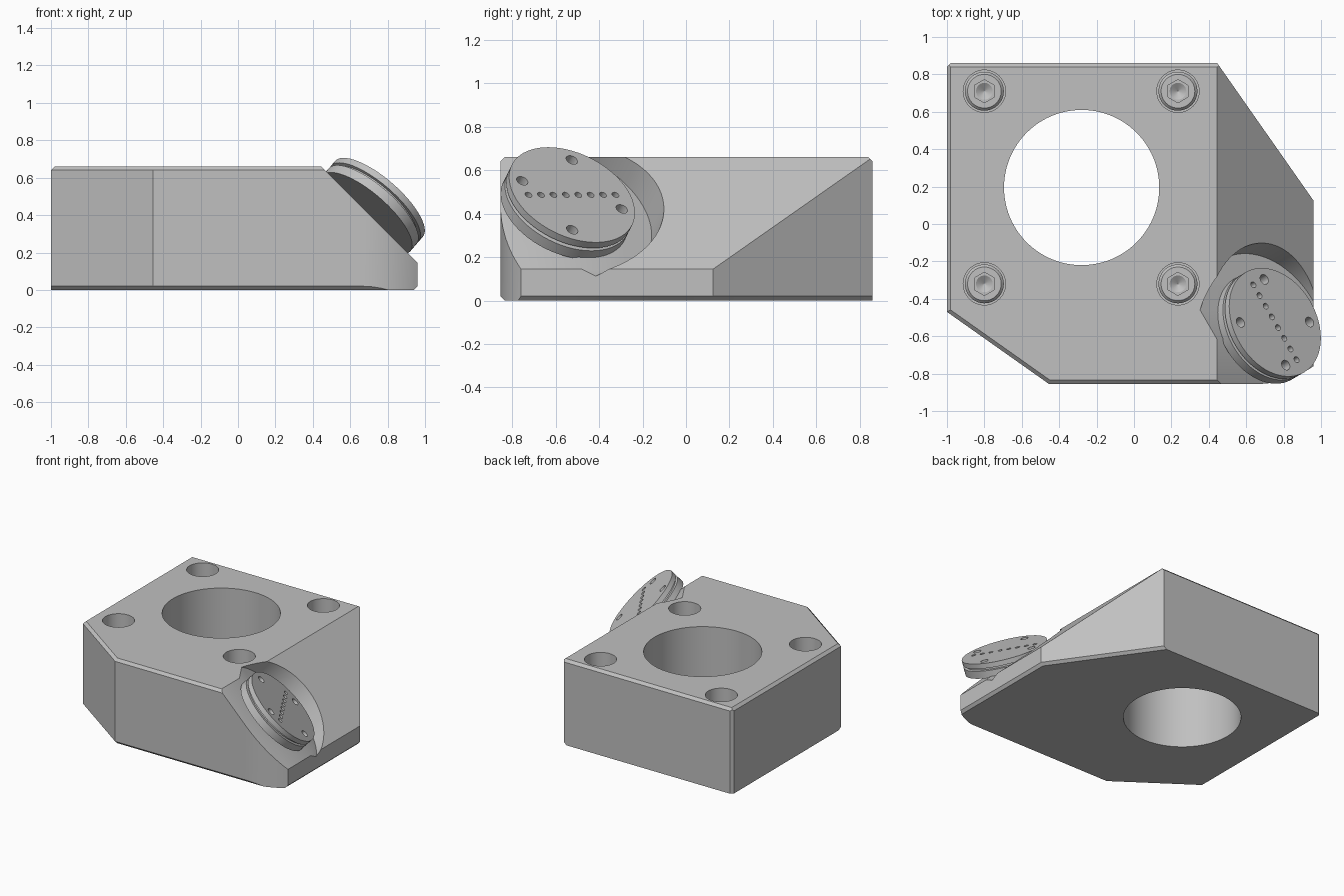
import bpy, bmesh, math
from mathutils import Vector, Matrix

if "Cube" in bpy.data.objects:
    bpy.data.objects.remove(bpy.data.objects["Cube"], do_unlink=True)

GREY = (0.53, 0.53, 0.53, 1)
mat = bpy.data.materials.new("machined grey")
mat.use_nodes = True
mat.diffuse_color = GREY
mat.node_tree.nodes["Principled BSDF"].inputs["Base Color"].default_value = GREY

HEIGHT = 0.66
CHAMFER = 0.02


def make(name, bm):
    bmesh.ops.recalc_face_normals(bm, faces=bm.faces[:])
    mesh = bpy.data.meshes.new(name)
    bm.to_mesh(mesh)
    bm.free()
    obj = bpy.data.objects.new(name, mesh)
    bpy.context.collection.objects.link(obj)
    mesh.materials.append(mat)
    return obj


def activate(obj):
    bpy.ops.object.select_all(action='DESELECT')
    obj.select_set(True)
    bpy.context.view_layer.objects.active = obj


def smooth(obj):
    activate(obj)
    bpy.ops.object.shade_smooth_by_angle(angle=math.radians(25))


def subtract(obj, cutter):
    mod = obj.modifiers.new("cut", 'BOOLEAN')
    mod.operation = 'DIFFERENCE'
    mod.solver = 'EXACT'
    mod.object = cutter
    activate(obj)
    bpy.ops.object.modifier_apply(modifier=mod.name)
    bpy.data.objects.remove(cutter, do_unlink=True)


def rod(bm, radius, low, high, frame, segments=48, tip=None):
    """Cylinder or cone along the local z axis of a frame."""
    shift = Matrix.Translation((0, 0, (low + high) / 2))
    bmesh.ops.create_cone(bm, cap_ends=True, segments=segments,
                          radius1=radius if tip is None else tip, radius2=radius,
                          depth=high - low, matrix=frame @ shift)


def slice_off(bm, point, normal):
    """Remove everything on the normal side of a plane and close the cut."""
    geom = bm.verts[:] + bm.edges[:] + bm.faces[:]
    bmesh.ops.bisect_plane(bm, geom=geom, plane_co=point, plane_no=normal,
                           dist=1e-5, clear_outer=True)
    edges = [e for e in bm.edges if e.is_boundary]
    if edges:
        bmesh.ops.holes_fill(bm, edges=edges, sides=0)


def lathe(bm, profile, frame, steps=64):
    verts = [bm.verts.new((r, 0, z)) for r, z in profile]
    edges = [bm.edges.new(pair) for pair in zip(verts, verts[1:])]
    bmesh.ops.spin(bm, geom=verts + edges, cent=(0, 0, 0), axis=(0, 0, 1),
                   angle=math.tau, steps=steps)
    bmesh.ops.remove_doubles(bm, verts=bm.verts[:], dist=1e-4)
    bmesh.ops.transform(bm, matrix=frame, verts=bm.verts[:])


# Block outline with a rounded front corner
arc_centre, arc_radius = Vector((0.66, -0.335)), 0.52
arc_end = math.asin(0.3 / arc_radius)
rounded = [arc_centre + arc_radius * Vector((math.sin(a), -math.cos(a)))
           for a in (arc_end * i / 12 for i in range(13))]
outline = [Vector(p) for p in ((0.96, 0.125), (0.445, 0.86), (-1, 0.86),
                               (-1, -0.47), (-0.455, -0.855))]
bm = bmesh.new()
base = bm.faces.new([bm.verts.new((p.x, p.y, 0)) for p in rounded + outline])
up = bmesh.ops.extrude_face_region(bm, geom=[base])["geom"]
bmesh.ops.translate(bm, vec=(0, 0, HEIGHT),
                    verts=[v for v in up if isinstance(v, bmesh.types.BMVert)])
bmesh.ops.recalc_face_normals(bm, faces=bm.faces[:])

# Sloped side and the small vertical corner chamfer
slice_off(bm, (0.445, 0, HEIGHT), (1, 0, 1))
slice_off(bm, (-1 + CHAMFER, 0.86, 0), (-1, 1, 0))


# Chamfers along the top and bottom of the straight sides
def chamfer(a, b, z, direction):
    side = (b - a).normalized()
    slice_off(bm, (a.x, a.y, z), (side.y, -side.x, direction))


east, slant, back, west, corner = outline
for a, b in ((slant, back), (back, west), (west, corner), (corner, rounded[0])):
    chamfer(a, b, HEIGHT - CHAMFER, 1)
for a, b in ((west, corner), (corner, rounded[0]), (rounded[-1], east), (east, slant)):
    chamfer(a, b, CHAMFER, -1)
block = make("block", bm)

# Large through bore
bm = bmesh.new()
rod(bm, 0.415, -0.2, 1, Matrix.Translation((-0.28, 0.195, 0)), 96)
subtract(block, make("bore_cutter", bm))

# Tilted frame of the connector: x along the pin row, z out of its face
out = Vector((0.612, 0.354, 0.707)).normalized()
row = Vector((0.5, -0.866, 0)).normalized()
rise = out.cross(row)
tilt = Matrix((row, rise, out)).transposed().to_4x4()
tilt.translation = (0.754, -0.525, 0.487)

# Round pocket behind the connector
bm = bmesh.new()
rod(bm, 0.43, -0.1, 0.7, tilt, 96)
subtract(block, make("pocket_cutter", bm))

# Counterbores, each with a socket screw at the bottom
SEAT = 0.2
for i, (x, y) in enumerate((x, y) for x in (-0.8, 0.235) for y in (-0.32, 0.71)):
    spot = Matrix.Translation((x, y, 0))
    bm = bmesh.new()
    rod(bm, 0.113, SEAT, 1, spot)
    subtract(block, make("counterbore_cutter", bm))

    bm = bmesh.new()
    lathe(bm, [(0, SEAT - 0.01), (0.104, SEAT - 0.01), (0.104, SEAT + 0.1),
               (0.09, SEAT + 0.115), (0, SEAT + 0.115)], spot, 48)
    screw = make(f"socket_screw_{i + 1}", bm)
    bm = bmesh.new()
    rod(bm, 0.062, SEAT + 0.06, SEAT + 0.2, spot, 6)
    subtract(screw, make("hex_cutter", bm))
    bm = bmesh.new()
    rod(bm, 0.052, SEAT + 0.03, SEAT + 0.065, spot, 24, tip=0.001)
    subtract(screw, make("drill_point_cutter", bm))
    smooth(screw)
smooth(block)

# Connector disc with a groove round its rim
bm = bmesh.new()
lathe(bm, [(0, -0.11), (0.31, -0.11), (0.31, -0.055), (0.29, -0.052),
           (0.29, -0.04), (0.31, -0.037), (0.31, 0), (0, 0)], tilt)
connector = make("connector_disc", bm)

# Row of pin holes and four bolt holes
bm = bmesh.new()
for i in range(8):
    rod(bm, 0.017, -0.04, 0.05,
        tilt @ Matrix.Translation(((i - 3.5) * 0.066, 0, 0)), 16)
for i in range(4):
    angle = math.radians(68 + 90 * i)
    spot = Matrix.Translation((0.245 * math.cos(angle), 0.245 * math.sin(angle), 0))
    rod(bm, 0.028, -0.08, 0.05, tilt @ spot, 24)
subtract(connector, make("hole_cutter", bm))
smooth(connector)
